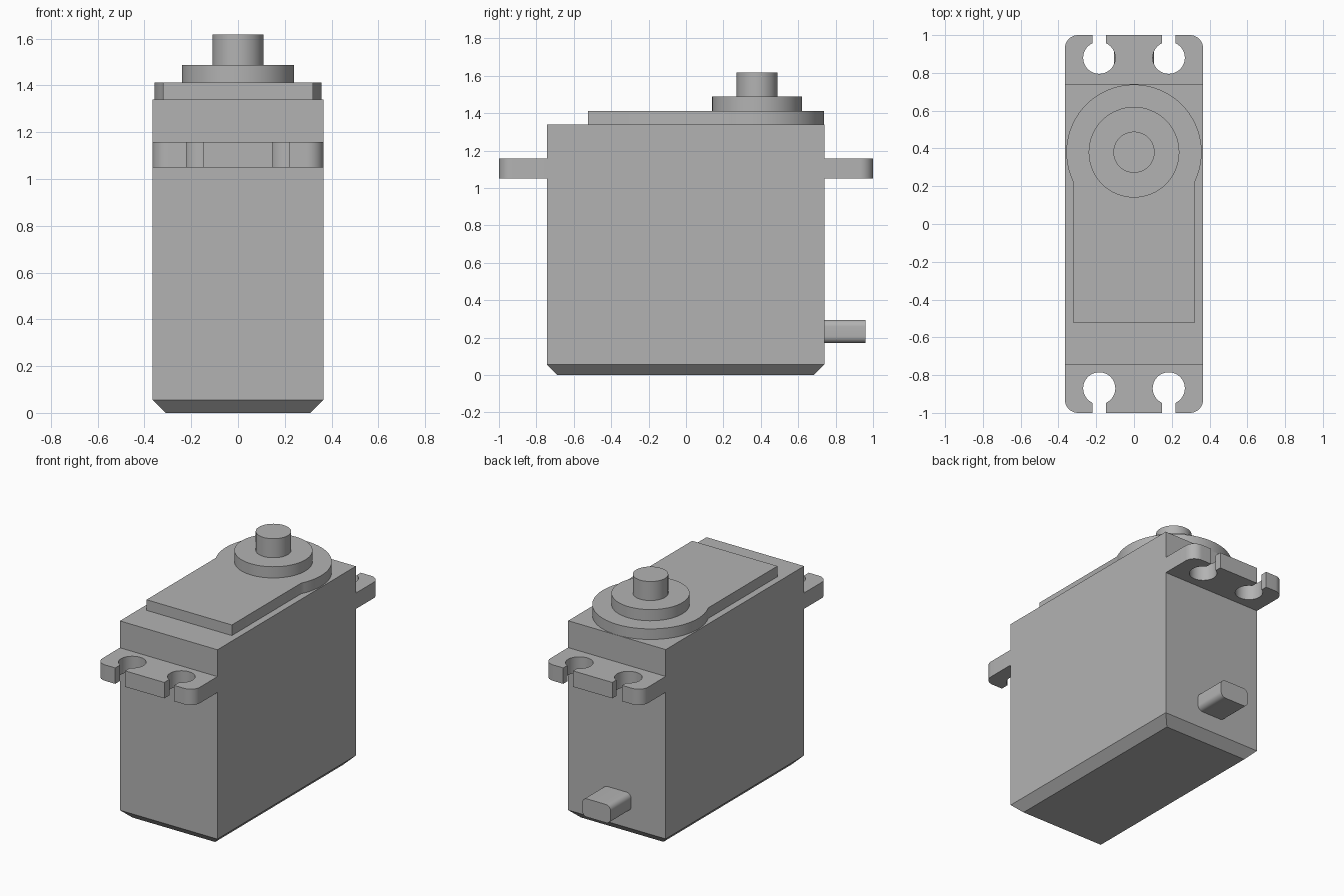
import bpy, bmesh
from math import sin, cos, asin, pi, radians
from mathutils import Matrix

cube = bpy.data.objects.get("Cube")
if cube:
    bpy.data.objects.remove(cube, do_unlink=True)

grey = bpy.data.materials.new("plain grey")
grey.use_nodes = True
COLOUR = (0.45, 0.45, 0.45, 1)
grey.diffuse_color = COLOUR
grey.node_tree.nodes["Principled BSDF"].inputs["Base Color"].default_value = COLOUR


def arc(cx, cy, r, start, end, steps):
    """Points on an arc, angles in radians."""
    angles = [start + (end - start) * i / steps for i in range(steps + 1)]
    return [(cx + r * cos(a), cy + r * sin(a)) for a in angles]


def rect(x0, x1, y0, y1):
    return [(x0, y0), (x1, y0), (x1, y1), (x0, y1)]


def loft(name, levels, matrix=Matrix()):
    """Closed solid through (height, outline) levels with equal point counts."""
    bm = bmesh.new()
    rings = [[bm.verts.new((x, y, z)) for x, y in outline] for z, outline in levels]
    bm.faces.new(rings[0])
    bm.faces.new(rings[-1])
    for low, high in zip(rings, rings[1:]):
        n = len(low)
        for i in range(n):
            j = (i + 1) % n
            bm.faces.new((low[i], low[j], high[j], high[i]))
    bmesh.ops.transform(bm, matrix=matrix, verts=bm.verts)
    bmesh.ops.recalc_face_normals(bm, faces=bm.faces)
    mesh = bpy.data.meshes.new(name)
    bm.to_mesh(mesh)
    bm.free()
    mesh.materials.append(grey)
    obj = bpy.data.objects.new(name, mesh)
    bpy.context.collection.objects.link(obj)
    bpy.ops.object.select_all(action="DESELECT")
    obj.select_set(True)
    bpy.context.view_layer.objects.active = obj
    bpy.ops.object.shade_smooth_by_angle(angle=radians(30))
    return obj


def prism(name, outline, z0, z1, matrix=Matrix()):
    return loft(name, [(z0, outline), (z1, outline)], matrix)


# Main case with a chamfered underside
HALF, BACK, FRONT, CHAMFER = 0.366, 0.74, -0.743, 0.056
case = rect(-HALF, HALF, FRONT, BACK)
base = rect(-HALF + CHAMFER, HALF - CHAMFER, FRONT + CHAMFER, BACK - CHAMFER)
loft("case", [(0, base), (CHAMFER, case), (1.34, case)])

# Raised lid: rectangle running into a round end
SHAFT_Y, LID_R, LID_HALF = 0.38, 0.358, 0.32
bend = asin((LID_HALF ** 2 / LID_R ** 2) ** 0.5) - pi / 2
lid = [(-LID_HALF, -0.523), (LID_HALF, -0.523)]
lid += arc(0, SHAFT_Y, LID_R, bend, pi - bend, 64)
prism("lid", lid, 1.34, 1.412)

# Bearing collar and output shaft
for name, radius, z0, z1 in (("collar", 0.24, 1.412, 1.488),
                             ("output_shaft", 0.109, 1.488, 1.617)):
    circle = arc(0, SHAFT_Y, radius, 0, 2 * pi, 64)[:-1]
    prism(name, circle, z0, z1)


# Mounting tabs with keyhole slots open to the outer edge
def tab_outline(root, hole_y):
    hole_x, hole_r, slot, corner = 0.184, 0.085, 0.037, 0.07
    gap = asin(slot / hole_r)
    half = [(hole_x - slot, 1)]
    half += arc(hole_x, hole_y, hole_r, pi / 2 + gap, 5 * pi / 2 - gap, 40)
    half += [(hole_x + slot, 1)]
    half += arc(HALF - corner, 1 - corner, corner, pi / 2, 0, 10)
    half += [(HALF, root)]
    return half + [(-x, y) for x, y in reversed(half)]


prism("back_tab", tab_outline(BACK, 0.88), 1.05, 1.158)
front = [(x, -y) for x, y in tab_outline(-FRONT, 0.87)]
prism("front_tab", front, 1.05, 1.158)

# Cable outlet: rounded bar coming out of the back
W, H, R = 0.107, 0.062, 0.036
bar = []
for i, (sx, sz) in enumerate(((1, 1), (-1, 1), (-1, -1), (1, -1))):
    bar += arc(sx * (W - R), sz * (H - R), R, i * pi / 2, (i + 1) * pi / 2, 8)
turn = Matrix.Translation((0, 0, 0.233)) @ Matrix.Rotation(-pi / 2, 4, "X")
prism("cable_outlet", bar, BACK, 0.96, turn)
